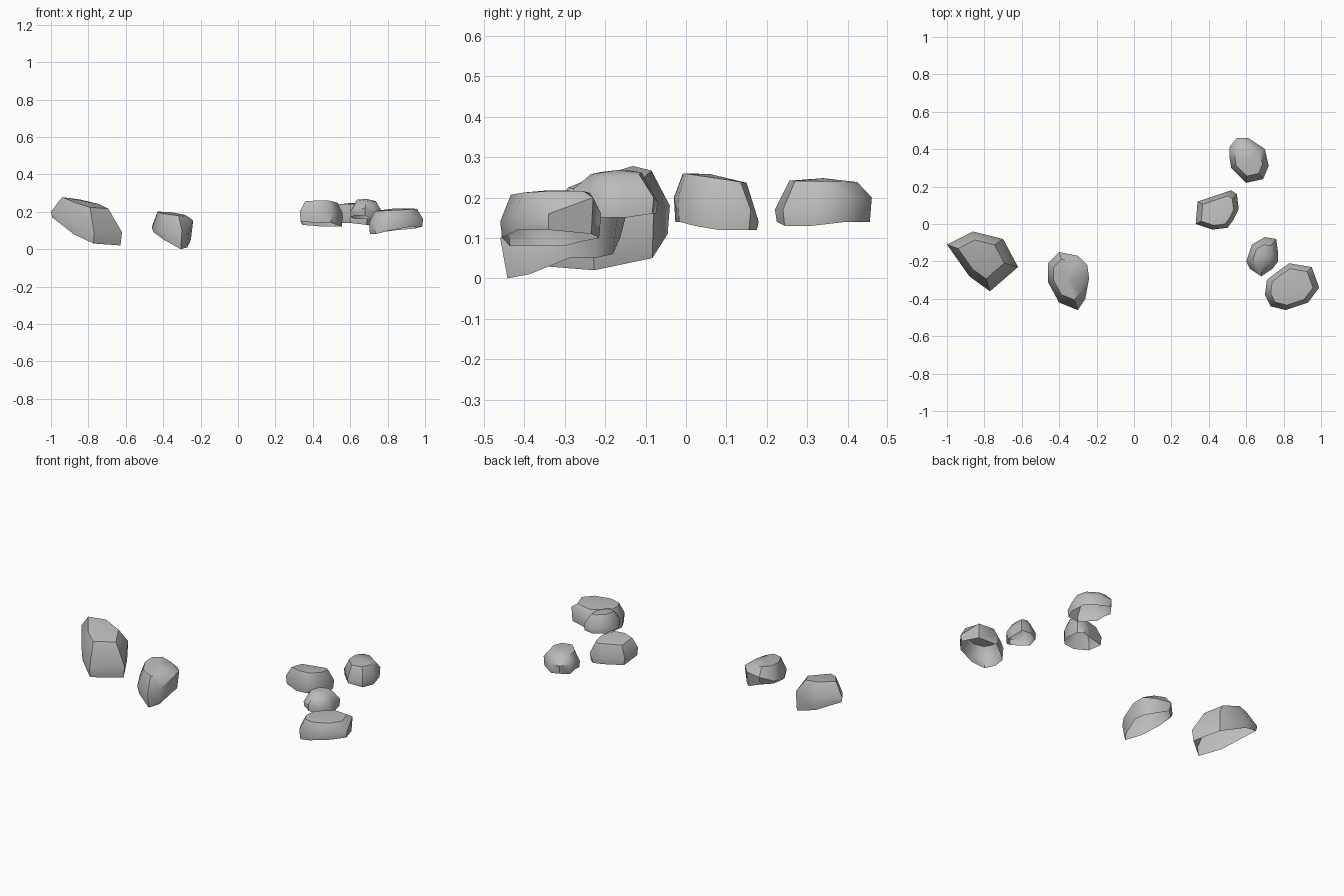
import bpy
import bmesh
import math
from mathutils import Vector

cube = bpy.data.objects.get("Cube")
if cube:
    bpy.data.objects.remove(cube, do_unlink=True)

# One plain grey stone colour
stone = bpy.data.materials.new("grey_stone")
stone.use_nodes = True
grey = (0.5, 0.5, 0.5, 1)
stone.diffuse_color = grey
stone.node_tree.nodes["Principled BSDF"].inputs["Base Color"].default_value = grey


def add_ring(bm, positions):
    """Create one closed loop of vertices."""
    return [bm.verts.new(position) for position in positions]


def bridge_rings(bm, lower, upper):
    """Join two loops of equal length with a band of quads."""
    count = len(lower)
    for i in range(count):
        j = (i + 1) % count
        bm.faces.new((lower[i], lower[j], upper[j], upper[i]))


def make_rock(name, outline, crown, tilt, crown_scale, rim_scale=0.96):
    """Build an open-bottomed stone shell.

    outline: x, y, rim height and shoulder height, in hundredths
    crown: centre of the top; tilt: slope of the top along x and y
    """
    centre = Vector(crown) / 100
    points = [Vector(p) / 100 for p in outline]
    bm = bmesh.new()

    def scaled(point, factor):
        return centre.xy.lerp(Vector((point[0], point[1])), factor)

    # Open rim, widest shoulder, tilted crown
    rim, shoulder, top = [], [], []
    for point in points:
        flat = scaled(point, rim_scale)
        rim.append((flat.x, flat.y, point[2]))
        shoulder.append((point[0], point[1], point[3]))
        flat = scaled(point, crown_scale)
        rise = (flat - centre.xy).dot(Vector(tilt))
        top.append((flat.x, flat.y, centre.z + rise))
    rings = [add_ring(bm, ring) for ring in (rim, shoulder, top)]
    for lower, upper in zip(rings, rings[1:]):
        bridge_rings(bm, lower, upper)

    # Shallow cap over the crown
    apex = bm.verts.new(centre + Vector((0, 0, 0.008)))
    last = rings[-1]
    for i, vert in enumerate(last):
        bm.faces.new((vert, last[(i + 1) % len(last)], apex))

    # Point every face outward
    bm.normal_update()
    if sum(face.normal.z for face in apex.link_faces) < 0:
        bmesh.ops.reverse_faces(bm, faces=bm.faces[:])

    mesh = bpy.data.meshes.new(name)
    bm.to_mesh(mesh)
    bm.free()
    mesh.materials.append(stone)
    rock = bpy.data.objects.new(name, mesh)
    bpy.context.collection.objects.link(rock)

    # Soft shading that keeps the strongest ridges
    bpy.ops.object.select_all(action="DESELECT")
    rock.select_set(True)
    bpy.context.view_layer.objects.active = rock
    bpy.ops.object.shade_smooth_by_angle(angle=math.radians(45))
    return rock


# Two stones on the right side
make_rock(
    "large_pointed_rock",
    [(-100, -11, 17, 20), (-86, -4, 11, 18), (-70, -8, 5, 17),
     (-62, -23, 2, 9), (-77, -36, 3, 9), (-88, -28, 8, 14)],
    crown=(-83, -17, 25), tilt=(-0.2, 0.15), crown_scale=0.65)

make_rock(
    "oval_rock",
    [(-40, -15, 10, 15), (-30, -17, 6, 15), (-25, -22, 5, 16),
     (-24, -29, 5, 15), (-26, -40, 1, 11), (-30, -46, 0, 10),
     (-40, -42, 5, 10), (-46, -31, 9, 11), (-46, -21, 10, 12)],
    crown=(-36, -28, 19), tilt=(-0.12, 0.05), crown_scale=0.7,
    rim_scale=0.9)

# Cluster of stones on the left side
make_rock(
    "front_rock",
    [(71, -30, 8, 16), (70, -38, 8, 14), (73, -44, 8, 14),
     (81, -46, 10, 14), (93, -42, 12, 17), (99, -34, 12, 16),
     (95, -23, 11, 20), (83, -21, 10, 16), (76, -26, 9, 16)],
    crown=(84, -34, 21), tilt=(0.05, 0.02), crown_scale=0.78)

make_rock(
    "small_rock",
    [(60, -20, 17, 20), (63, -11, 16, 20), (70, -7, 16, 19),
     (76, -8, 16, 20), (77, -15, 15, 20), (77, -20, 15, 20),
     (74, -24, 15, 20), (68, -28, 18, 22), (62, -24, 18, 21)],
    crown=(69, -17, 26), tilt=(-0.12, 0.05), crown_scale=0.6)

make_rock(
    "inner_rock",
    [(33, 0, 15, 20), (34, 12, 13, 18), (46, 16, 12, 17),
     (52, 18, 12, 14), (55, 16, 12, 17), (56, 8, 12, 19),
     (53, 2, 13, 20), (50, -2, 14, 20), (42, -3, 14, 20)],
    crown=(45, 6, 25), tilt=(0.0, -0.15), crown_scale=0.75)

make_rock(
    "back_rock",
    [(51, 36, 15, 20), (51, 41, 14, 20), (55, 46, 15, 20),
     (61, 46, 14, 20), (70, 40, 14, 20), (72, 31, 13, 18),
     (69, 24, 13, 17), (60, 22, 14, 17), (52, 30, 14, 18)],
    crown=(61, 34, 24), tilt=(0.0, -0.02), crown_scale=0.7)
